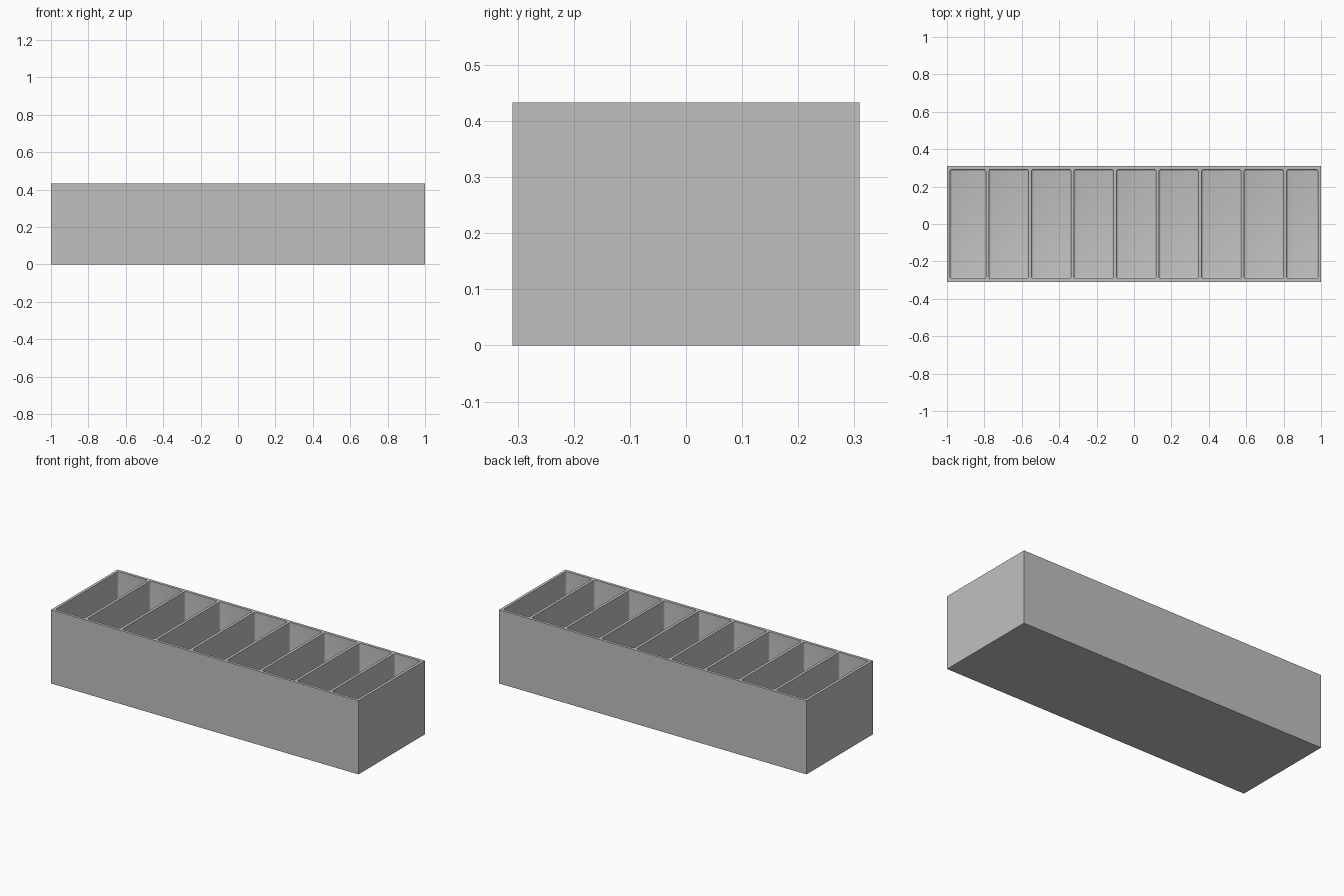
import bpy
import bmesh
from mathutils import Matrix

if "Cube" in bpy.data.objects:
    bpy.data.objects.remove(bpy.data.objects["Cube"])

L, W, H = 2.0, 0.618, 0.433       # outer size
T = 0.0165                        # wall, divider and floor thickness
FIRST, PITCH, DIVIDERS = -0.784, 0.2274, 8
FILLET = 0.011

grey = bpy.data.materials.new("light grey")
grey.diffuse_color = (0.53, 0.53, 0.53, 1)
grey.use_nodes = True
grey.node_tree.nodes["Principled BSDF"].inputs["Base Color"].default_value = grey.diffuse_color


def box(bm, x0, x1, y0, y1, z0, z1):
    m = (Matrix.Translation(((x0 + x1) / 2, (y0 + y1) / 2, (z0 + z1) / 2))
         @ Matrix.Diagonal((x1 - x0, y1 - y0, z1 - z0, 1)))
    return bmesh.ops.create_cube(bm, size=1, matrix=m)["verts"]


def make_object(name, bm):
    mesh = bpy.data.meshes.new(name)
    bm.to_mesh(mesh)
    bm.free()
    mesh.materials.append(grey)
    ob = bpy.data.objects.new(name, mesh)
    bpy.context.collection.objects.link(ob)
    return ob


# Solid tray block
bm = bmesh.new()
box(bm, -L / 2, L / 2, -W / 2, W / 2, 0, H)
tray = make_object("divided_tray", bm)

# Pockets between dividers, rounded at the corners and floor
bm = bmesh.new()
centres = [FIRST + PITCH * i for i in range(DIVIDERS)]
starts = [-L / 2 + T] + [c + T / 2 for c in centres]
ends = [c - T / 2 for c in centres] + [L / 2 - T]
for x0, x1 in zip(starts, ends):
    box(bm, x0, x1, -W / 2 + T, W / 2 - T, T, H + 0.1)
edges = [e for e in bm.edges if min(v.co.z for v in e.verts) < H]
bmesh.ops.bevel(bm, geom=edges, offset=FILLET, segments=4, profile=0.5,
                affect='EDGES')
cutter = make_object("pocket_cutter", bm)
cutter.hide_render = True

# Cut the pockets out of the block
mod = tray.modifiers.new("pockets", 'BOOLEAN')
mod.operation = 'DIFFERENCE'
mod.solver = 'EXACT'
mod.object = cutter
bpy.context.view_layer.objects.active = tray
tray.select_set(True)
bpy.ops.object.modifier_apply(modifier=mod.name)
bpy.data.objects.remove(cutter)
bpy.ops.object.shade_smooth_by_angle(angle=0.6)
